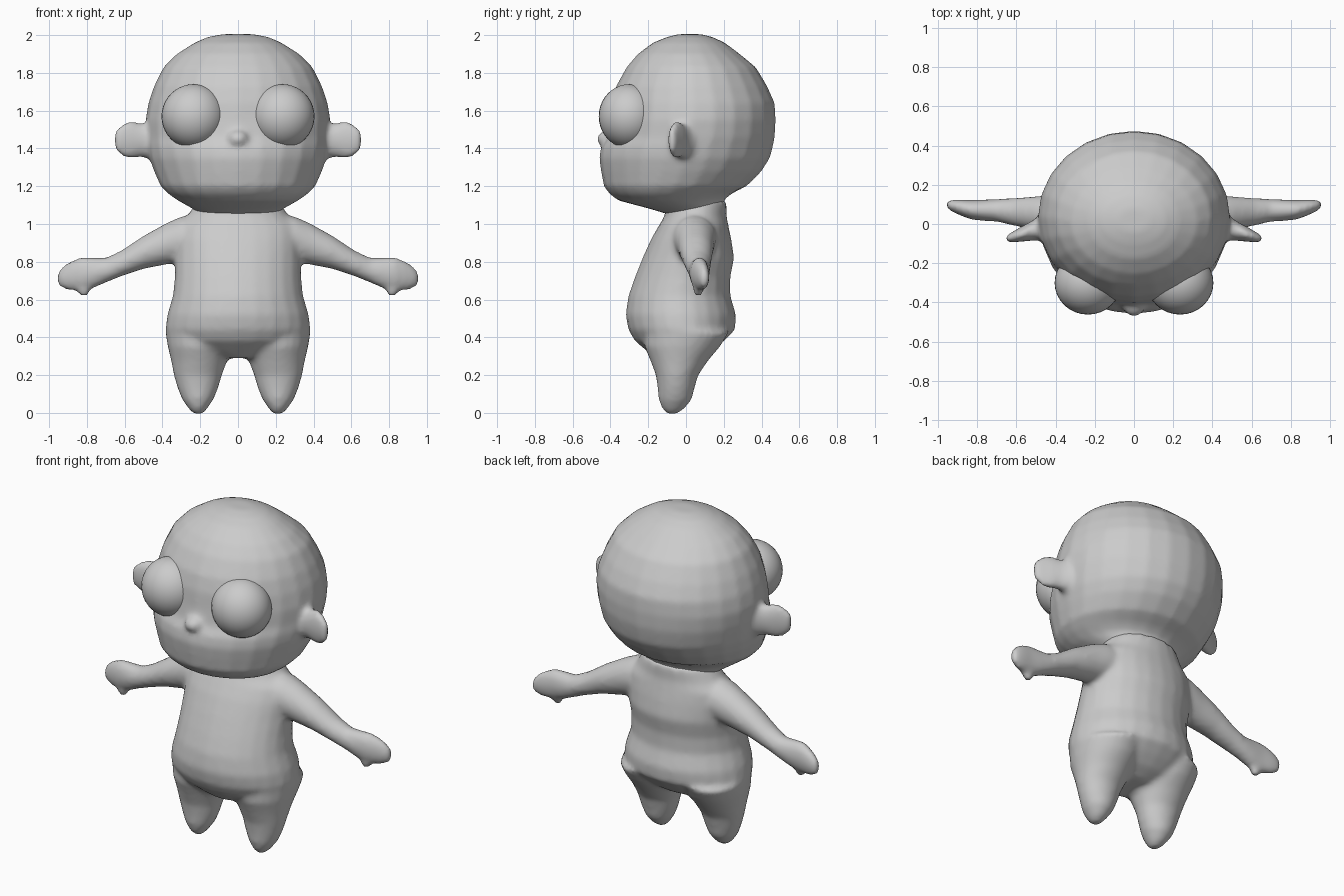
import bpy, bmesh, math
from mathutils import Vector

skin = bpy.data.materials.new("soft grey")
skin.diffuse_color = (0.6, 0.6, 0.6, 1)


def loft(bm, rings, sides=24):
    """Skin a row of ellipses: (centre, half axis a, half axis b)."""
    loops = []
    for c, a, b in rings:
        c, a, b = Vector(c), Vector(a), Vector(b)
        loops.append([bm.verts.new(c + a * math.cos(t) + b * math.sin(t))
                      for t in (2 * math.pi * i / sides for i in range(sides))])
    for lo, hi in zip(loops, loops[1:]):
        for i in range(sides):
            j = (i + 1) % sides
            bm.faces.new((lo[i], lo[j], hi[j], hi[i]))
    bm.faces.new(loops[0][::-1])
    bm.faces.new(loops[-1])


def upright(rows):
    """Rows of z, x min, x max, y min, y max to horizontal ellipses."""
    return [(((x0 + x1) / 2, (y0 + y1) / 2, z), ((x1 - x0) / 2, 0, 0),
             (0, (y1 - y0) / 2, 0)) for z, x0, x1, y0, y1 in rows]


def ball(bm, centre, radii):
    verts = bmesh.ops.create_uvsphere(bm, u_segments=32, v_segments=20, radius=1)["verts"]
    for v in verts:
        v.co = Vector(centre) + Vector(v.co[i] * radii[i] for i in range(3))


def finish(bm, name, voxel=0, smooth=0):
    bmesh.ops.recalc_face_normals(bm, faces=bm.faces)
    mesh = bpy.data.meshes.new(name)
    bm.to_mesh(mesh)
    bm.free()
    for p in mesh.polygons:
        p.use_smooth = True
    mesh.materials.append(skin)
    ob = bpy.data.objects.new(name, mesh)
    bpy.context.collection.objects.link(ob)
    if voxel:  # fuse the overlapping parts into one soft skin
        m = ob.modifiers.new("fuse", "REMESH")
        m.mode, m.voxel_size, m.use_smooth_shade = "VOXEL", voxel, True
        s = ob.modifiers.new("soften", "SMOOTH")
        s.factor, s.iterations = 0.5, smooth
    return ob


# Head: skull and jaw, with ears and nose
bm = bmesh.new()
skull = [(1.05, 0.20, -0.09, 0.19), (1.08, 0.24, -0.19, 0.20), (1.125, 0.32, -0.36, 0.20),
         (1.16, 0.37, -0.405, 0.24), (1.2, 0.41, -0.435, 0.32), (1.28, 0.445, -0.45, 0.40),
         (1.35, 0.47, -0.46, 0.445), (1.41, 0.48, -0.45, 0.46), (1.46, 0.485, -0.42, 0.47),
         (1.55, 0.49, -0.405, 0.475), (1.64, 0.475, -0.395, 0.47), (1.73, 0.445, -0.37, 0.43),
         (1.83, 0.395, -0.315, 0.37), (1.9, 0.325, -0.255, 0.285), (1.96, 0.23, -0.175, 0.205),
         (1.99, 0.16, -0.10, 0.14), (2.005, 0.08, -0.04, 0.08)]
loft(bm, upright([(z, -w, w, f, b) for z, w, f, b in skull]))
for s in (-1, 1):
    loft(bm, [((s * x, y, z), (0, t, 0), (0, 0, h)) for x, y, z, t, h in
              [(0.40, -0.01, 1.44, 0.10, 0.12), (0.475, -0.015, 1.44, 0.07, 0.095),
               (0.52, -0.035, 1.445, 0.05, 0.09), (0.57, -0.05, 1.445, 0.04, 0.10),
               (0.615, -0.065, 1.445, 0.028, 0.085), (0.645, -0.075, 1.445, 0.02, 0.055),
               (0.655, -0.078, 1.445, 0.012, 0.03)]])
ball(bm, (0, -0.42, 1.45), (0.055, 0.05, 0.045))
finish(bm, "head", 0.016, 4)

# Bulging eyes
for s, side in ((-1, "left"), (1, "right")):
    bm = bmesh.new()
    ball(bm, (s * 0.235, -0.30, 1.57), (0.17, 0.162, 0.17))
    finish(bm, side + "_eye")

# Body: torso, legs and arms
bm = bmesh.new()
torso = [(0.29, 0.12, -0.16, 0.06), (0.33, 0.25, -0.21, 0.14), (0.38, 0.345, -0.27, 0.20),
         (0.44, 0.385, -0.305, 0.26), (0.52, 0.375, -0.32, 0.265), (0.62, 0.345, -0.305, 0.235),
         (0.72, 0.335, -0.27, 0.235), (0.82, 0.335, -0.23, 0.255), (0.92, 0.335, -0.185, 0.24),
         (0.99, 0.325, -0.145, 0.225), (1.04, 0.27, -0.115, 0.215), (1.12, 0.22, -0.10, 0.215)]
loft(bm, upright([(z, -w, w, f, b) for z, w, f, b in torso]))
for s in (-1, 1):
    # Tapered leg ending in a small pointed foot
    leg = [(-0.005, 0.185, 0.235, -0.10, -0.05), (0.02, 0.165, 0.26, -0.125, -0.01),
           (0.07, 0.13, 0.295, -0.145, 0.03), (0.13, 0.105, 0.32, -0.15, 0.045),
           (0.2, 0.085, 0.34, -0.16, 0.065), (0.28, 0.055, 0.355, -0.19, 0.12),
           (0.35, 0.03, 0.372, -0.22, 0.18), (0.43, 0.03, 0.385, -0.22, 0.23)]
    loft(bm, upright([(z, *sorted((s * a, s * b)), f, k) for z, a, b, f, k in leg]))
    # Arm, narrowing to the wrist, then the fist
    arm = [(0.20, 0.045, 0.93, 0.12, 0.125), (0.30, 0.045, 0.92, 0.115, 0.12),
           (0.38, 0.05, 0.895, 0.10, 0.11), (0.50, 0.055, 0.85, 0.087, 0.088),
           (0.62, 0.062, 0.79, 0.07, 0.068), (0.70, 0.07, 0.755, 0.058, 0.066),
           (0.76, 0.07, 0.742, 0.055, 0.08), (0.83, 0.072, 0.735, 0.05, 0.09),
           (0.89, 0.085, 0.725, 0.04, 0.077), (0.935, 0.095, 0.715, 0.028, 0.055),
           (0.958, 0.10, 0.71, 0.018, 0.025)]
    loft(bm, [((s * x, y, z), (0, t, 0), (0, 0, h)) for x, y, z, t, h in arm])
    # Fingertip hanging below the fist
    ball(bm, (s * 0.815, 0.065, 0.665), (0.035, 0.03, 0.052))
finish(bm, "body", 0.016, 6)
